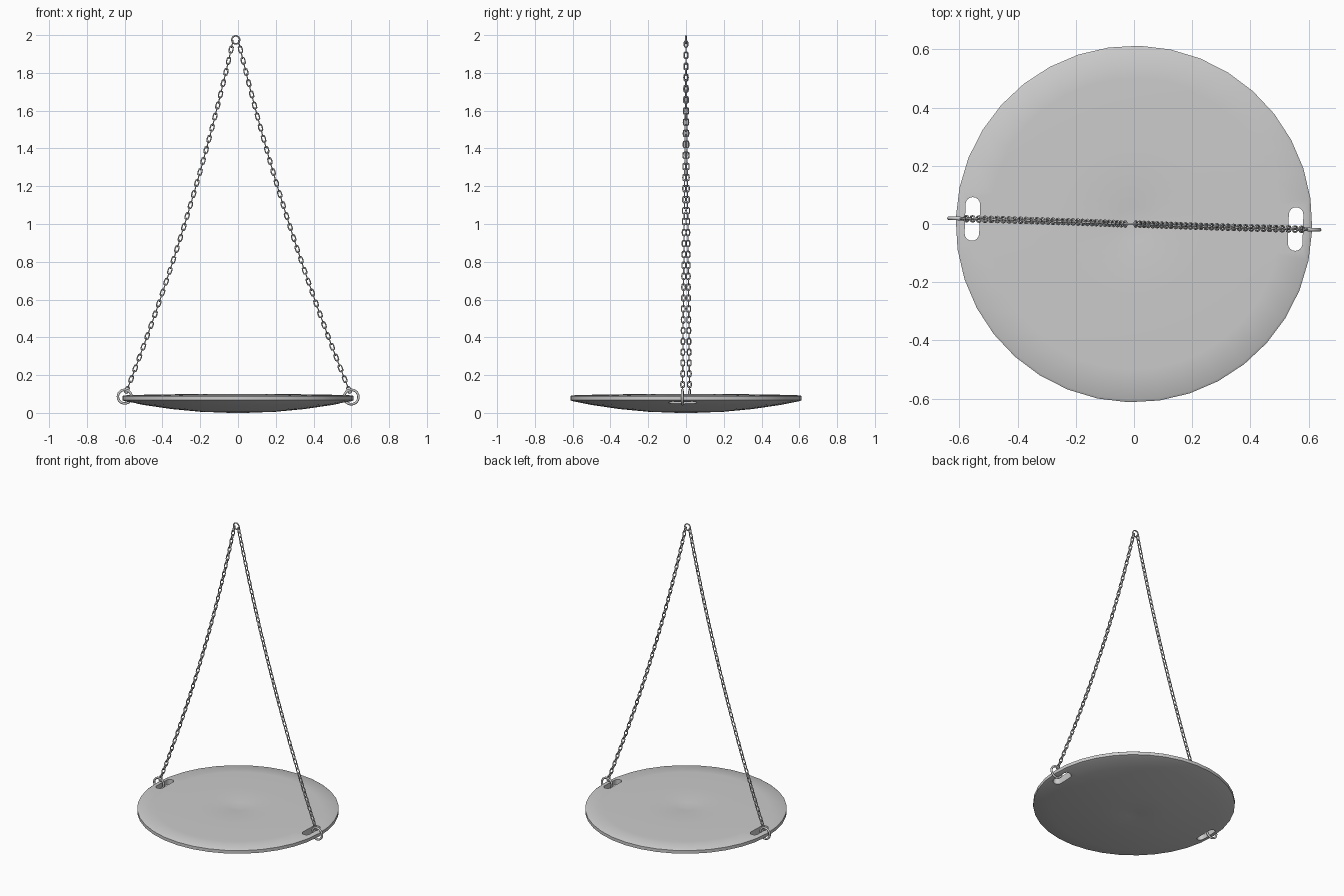
import bpy, bmesh, math
from mathutils import Vector, Matrix

if "Cube" in bpy.data.objects:
    bpy.data.objects.remove(bpy.data.objects["Cube"])

TURN = math.radians(-1.8)      # whole hanger is turned slightly about z


def new_object(name, bm):
    mesh = bpy.data.meshes.new(name)
    bm.to_mesh(mesh)
    bm.free()
    obj = bpy.data.objects.new(name, mesh)
    bpy.context.collection.objects.link(obj)
    return obj


def smooth(obj, angle=35):
    bpy.ops.object.select_all(action='DESELECT')
    obj.select_set(True)
    bpy.context.view_layer.objects.active = obj
    bpy.ops.object.shade_smooth_by_angle(angle=math.radians(angle))


def ring(name, loc, major, minor):
    bpy.ops.mesh.primitive_torus_add(location=loc, rotation=(math.pi / 2, 0, TURN),
                                     major_radius=major, minor_radius=minor,
                                     major_segments=32, minor_segments=10)
    obj = bpy.context.object
    obj.name = name
    smooth(obj, 60)
    return obj


# Lens-shaped plate, lathed, with a small dimple at each pole
profile = [(0, 0.006), (0.04, 0.0), (0.2, 0.006), (0.35, 0.02), (0.5, 0.042), (0.6, 0.062),
           (0.613, 0.067), (0.613, 0.088), (0.605, 0.093), (0.5, 0.096), (0.25, 0.1),
           (0.06, 0.098), (0, 0.09)]
bm = bmesh.new()
pts = [bm.verts.new((r, 0, z)) for r, z in profile]
edges = [bm.edges.new(p) for p in zip(pts, pts[1:])]
bmesh.ops.spin(bm, geom=pts + edges, axis=(0, 0, 1), cent=(0, 0, 0),
               angle=math.tau, steps=36, use_duplicate=False)
bmesh.ops.remove_doubles(bm, verts=bm.verts[:], dist=1e-4)
bmesh.ops.recalc_face_normals(bm, faces=bm.faces[:])
plate = new_object("plate", bm)

# Rounded slots cut through the plate on both sides
for side in (-1, 1):
    bm = bmesh.new()
    outline = []
    for end in (0, 1):
        for i in range(9):
            a = math.pi * (end + i / 8)
            outline.append(bm.verts.new((side * 0.556 + 0.025 * math.cos(a),
                                         (0.05 if end == 0 else -0.05) + 0.025 * math.sin(a), -0.1)))
    face = bm.faces.new(outline)
    ext = bmesh.ops.extrude_face_region(bm, geom=[face])
    bmesh.ops.translate(bm, vec=(0, 0, 0.4),
                        verts=[v for v in ext["geom"] if isinstance(v, bmesh.types.BMVert)])
    bmesh.ops.recalc_face_normals(bm, faces=bm.faces[:])
    cutter = new_object("slot_cutter", bm)
    cutter.hide_render = True
    mod = plate.modifiers.new("slot", 'BOOLEAN')
    mod.operation = 'DIFFERENCE'
    mod.solver = 'EXACT'
    mod.object = cutter
    bpy.context.view_layer.objects.active = plate
    bpy.ops.object.modifier_apply(modifier=mod.name)
    bpy.data.objects.remove(cutter)
plate.rotation_euler.z = TURN
smooth(plate)

# Rings: two through the plate slots, one at the top
spin = Matrix.Rotation(TURN, 4, 'Z')
ring("left_ring", spin @ Vector((-0.6, 0, 0.086)), 0.036, 0.0065)
ring("right_ring", spin @ Vector((0.6, 0, 0.084)), 0.038, 0.0065)
ring("top_ring", (-0.012, 0, 1.975), 0.021, 0.004)

# One chain link: a small torus stretched along x
bpy.ops.mesh.primitive_torus_add(major_radius=0.0098, minor_radius=0.0034,
                                 major_segments=12, minor_segments=6)
template = bpy.context.object
for v in template.data.vertices:
    if abs(v.co.x) > 1e-4:
        v.co.x += math.copysign(0.0085, v.co.x)

# Chains: links along a slightly sagging curve, every other link turned 90 degrees
COUNT = 64
for name, side in (("left_chain", -1), ("right_chain", 1)):
    top = Vector((-0.012 + side * 0.018, 0, 1.953))
    low = spin @ Vector((side * 0.588, 0, 0.122))
    sag = Vector((-side * 0.035, 0, -0.01))

    def path(t):
        return top.lerp(low, t) + sag * 4 * t * (1 - t)

    bm = bmesh.new()
    for i in range(COUNT):
        t = i / (COUNT - 1)
        x = (path(t + 0.01) - path(t - 0.01)).normalized()
        z = x.cross(Vector((0, 1, 0))).normalized()
        y = z.cross(x)
        rot = Matrix((x, y, z)).transposed().to_4x4()
        roll = Matrix.Rotation(math.pi / 2 * (i % 2), 4, 'X')
        start = len(bm.verts)
        bm.from_mesh(template.data)
        bm.verts.ensure_lookup_table()
        bmesh.ops.transform(bm, matrix=Matrix.Translation(path(t)) @ rot @ roll,
                            verts=bm.verts[start:])
    smooth(new_object(name, bm), 70)
bpy.data.objects.remove(template)
